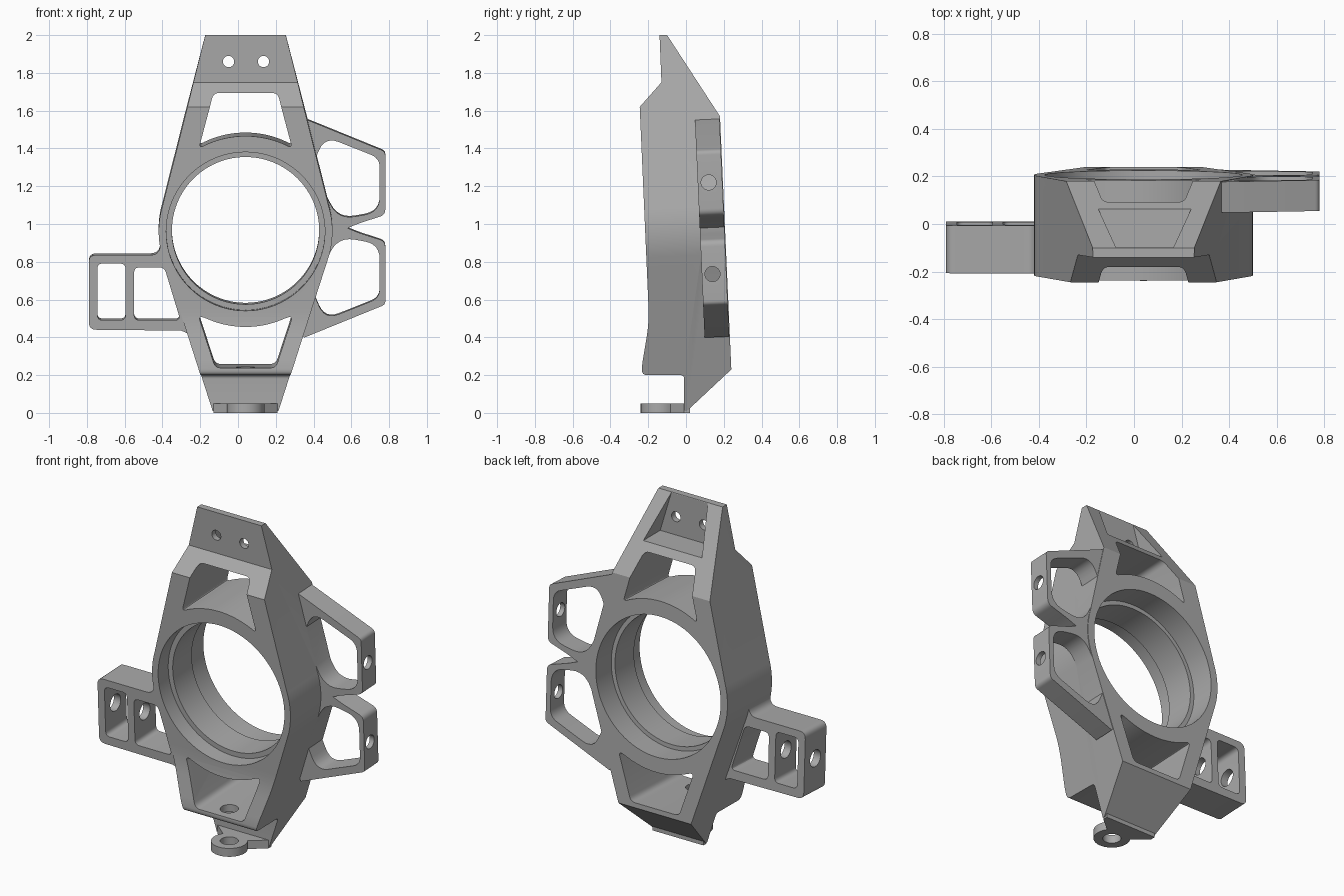
import bpy, bmesh, math
from mathutils import Vector

if "Cube" in bpy.data.objects:
    bpy.data.objects.remove(bpy.data.objects["Cube"])

CX, CZ, LEAN = 0.04, 0.97, 0.0445      # bore centre and forward lean

metal = bpy.data.materials.new("machined_grey")
metal.use_nodes = True
GREY = (0.40, 0.40, 0.40, 1)
metal.diffuse_color = GREY
metal.node_tree.nodes["Principled BSDF"].inputs["Base Color"].default_value = GREY


# Mappings from profile (u, v) and depth w to space
def leaning(u, v, w):
    return Vector((u, w - LEAN * (v - CZ), v + LEAN * w))

def facing(u, v, w):
    return Vector((u, w, v))

def sideways(u, v, w):
    return Vector((w, u, v))

def plan(u, v, w):
    return Vector((u, v, w))


def rounded(points, steps=6):
    """Round each corner given as (u, v, size)."""
    out = []
    for i, p in enumerate(points):
        c = Vector(p[:2])
        if len(p) < 3:
            out.append(c)
            continue
        a = Vector(points[i - 1][:2]) - c
        b = Vector(points[(i + 1) % len(points)][:2]) - c
        a, b = c + a.normalized() * p[2], c + b.normalized() * p[2]
        for s in range(steps + 1):
            t = s / steps
            out.append(a * (1 - t) ** 2 + c * 2 * t * (1 - t) + b * t * t)
    return out


def arc(u, v, r, start, end, n=24):
    angles = [math.radians(start + (end - start) * i / n) for i in range(n + 1)]
    return [(u + r * math.cos(a), v + r * math.sin(a)) for a in angles]


def disc(u, v, r, n=32):
    return arc(u, v, r, 0, 360, n)[:-1]


def prism(name, points, lo, hi, place):
    bm = bmesh.new()
    pts = rounded(points)
    ends = [[bm.verts.new(place(p[0], p[1], w)) for p in pts] for w in (lo, hi)]
    bm.faces.new(ends[0])
    bm.faces.new(ends[1])
    for i in range(len(pts)):
        bm.faces.new((ends[0][i - 1], ends[0][i], ends[1][i], ends[1][i - 1]))
    bmesh.ops.recalc_face_normals(bm, faces=bm.faces)
    mesh = bpy.data.meshes.new(name)
    bm.to_mesh(mesh)
    bm.free()
    mesh.materials.append(metal)
    ob = bpy.data.objects.new(name, mesh)
    bpy.context.collection.objects.link(ob)
    return ob


def combine(target, tool, operation="DIFFERENCE"):
    bpy.context.view_layer.objects.active = target
    mod = target.modifiers.new("join", "BOOLEAN")
    mod.object, mod.operation, mod.solver = tool, operation, "EXACT"
    bpy.ops.object.modifier_apply(modifier=mod.name)
    bpy.data.objects.remove(tool)


# Main body: front outline around the hub, trimmed by the side profile
outline = [(-0.15, 2.1), (-0.10 + 0.002, -0.1), (0.178, -0.1), (0.23, 2.1)]
outline = ([(0.229, 2.1), (-0.149, 2.1)] + arc(CX, CZ, 0.46, 163, 198)
           + [(-0.098, -0.1), (0.178, -0.1)] + arc(CX, CZ, 0.46, -18, 17))
upright = prism("upright_body", outline, -0.5, 0.5, leaning)
profile = [(-0.14, 2.0), (-0.10, 2.0), (0.18, 1.57), (0.24, 0.23), (0.005, 0.01),
           (-0.01, 0.01), (-0.01, 0.2, 0.02), (-0.235, 0.2, 0.03), (-0.232, 0.26, 0.03),
           (-0.195, 0.48, 0.08), (-0.245, 1.62), (-0.13, 1.75)]
combine(upright, prism("side_trim", profile, -1, 1, sideways), "INTERSECT")

# Pair of open lugs on the left side
def mirrored(points):
    return [(p[0], 1.95 - p[1], *p[2:]) for p in reversed(points)]

half = [(0.3, 1.48), (0.35, 1.555), (0.78, 1.38, 0.02), (0.78, 1.045, 0.03), (0.64, 1.0, 0.03)]
lugs = prism("lugs", half + [(0.58, 0.975)] + mirrored(half), 0.073, 0.203, leaning)
opening = [(0.40, 1.32), (0.46, 1.46, 0.08), (0.75, 1.345, 0.05), (0.75, 1.06, 0.08),
           (0.53, 1.02, 0.09), (0.47, 1.14)]
for shape in (opening, mirrored(opening)):
    combine(lugs, prism("lug_opening", shape, -0.3, 0.4, leaning))
for y, z in ((0.12, 1.22), (0.14, 0.735)):
    combine(lugs, prism("lug_bolt_hole", disc(y, z, 0.04), 0.6, 1, sideways))
combine(upright, lugs, "UNION")

# Two-window arm on the right side
arm = prism("arm", [(-0.79, 0.845, 0.04), (-0.79, 0.45, 0.04), (-0.3, 0.445), (-0.2, 0.4),
                    (-0.1, 0.9), (-0.41, 0.93), (-0.415, 0.845, 0.05)],
            -0.213, -0.012, leaning)
windows = ([(-0.745, 0.8, 0.03), (-0.745, 0.5, 0.03), (-0.595, 0.5, 0.03), (-0.595, 0.8, 0.03)],
           [(-0.55, 0.78, 0.03), (-0.55, 0.5, 0.03), (-0.305, 0.5, 0.03), (-0.39, 0.78, 0.03)])
for shape in windows:
    combine(arm, prism("arm_window", shape, -0.5, 0.5, leaning))
combine(arm, prism("arm_bolt_hole", disc(-0.1, 0.655, 0.05), -1, -0.5, sideways))
combine(upright, arm, "UNION")

# Rounded tab at the foot
tab = [(0.21, 0.02), (0.21, -0.01)] + arc(CX, -0.14, 0.1, 35, -215) + [(-0.13, -0.01), (-0.13, 0.02)]
combine(upright, prism("foot_tab", tab, 0, 0.05, plan), "UNION")

# Stepped bearing bore
for r, lo, hi in ((0.39, -0.5, 0.5), (0.42, -0.5, -0.12), (0.415, 0.06, 0.5)):
    combine(upright, prism("bore", disc(CX, CZ, r, 96), lo, hi, leaning))

# Windows above and below the bore, following the hub
upper = [(0.21, 1.7, 0.03), (0.287, 1.41, 0.03)] + arc(CX, CZ, 0.505, 65, 115) \
    + [(-0.207, 1.41, 0.03), (-0.13, 1.7, 0.03)]
lower = [(-0.12, 0.25, 0.03), (-0.21, 0.525, 0.03)] + arc(CX, CZ, 0.505, 246, 294) \
    + [(0.29, 0.525, 0.03), (0.20, 0.25, 0.03)]
for shape in (upper, lower):
    combine(upright, prism("window", shape, -0.5, 0.5, leaning))

# Recess behind the top plate, with ribs at both sides
recess = [(-0.15, 1.75), (0.24, 1.75), (0.15, 2.05), (-0.06, 2.05)]
combine(upright, prism("top_recess", recess, -0.098, 0.5, facing))

# Bolt holes in the top plate and the foot
for x in (-0.05, 0.135):
    combine(upright, prism("plate_hole", disc(x, 1.86, 0.03), -0.5, 0.5, facing))
combine(upright, prism("foot_hole", disc(CX, -0.14, 0.05), -0.1, 0.3, plan))

# Smooth round surfaces, keep machined edges
bpy.ops.object.select_all(action="DESELECT")
upright.select_set(True)
bpy.context.view_layer.objects.active = upright
bpy.ops.object.shade_smooth_by_angle(angle=math.radians(25))
